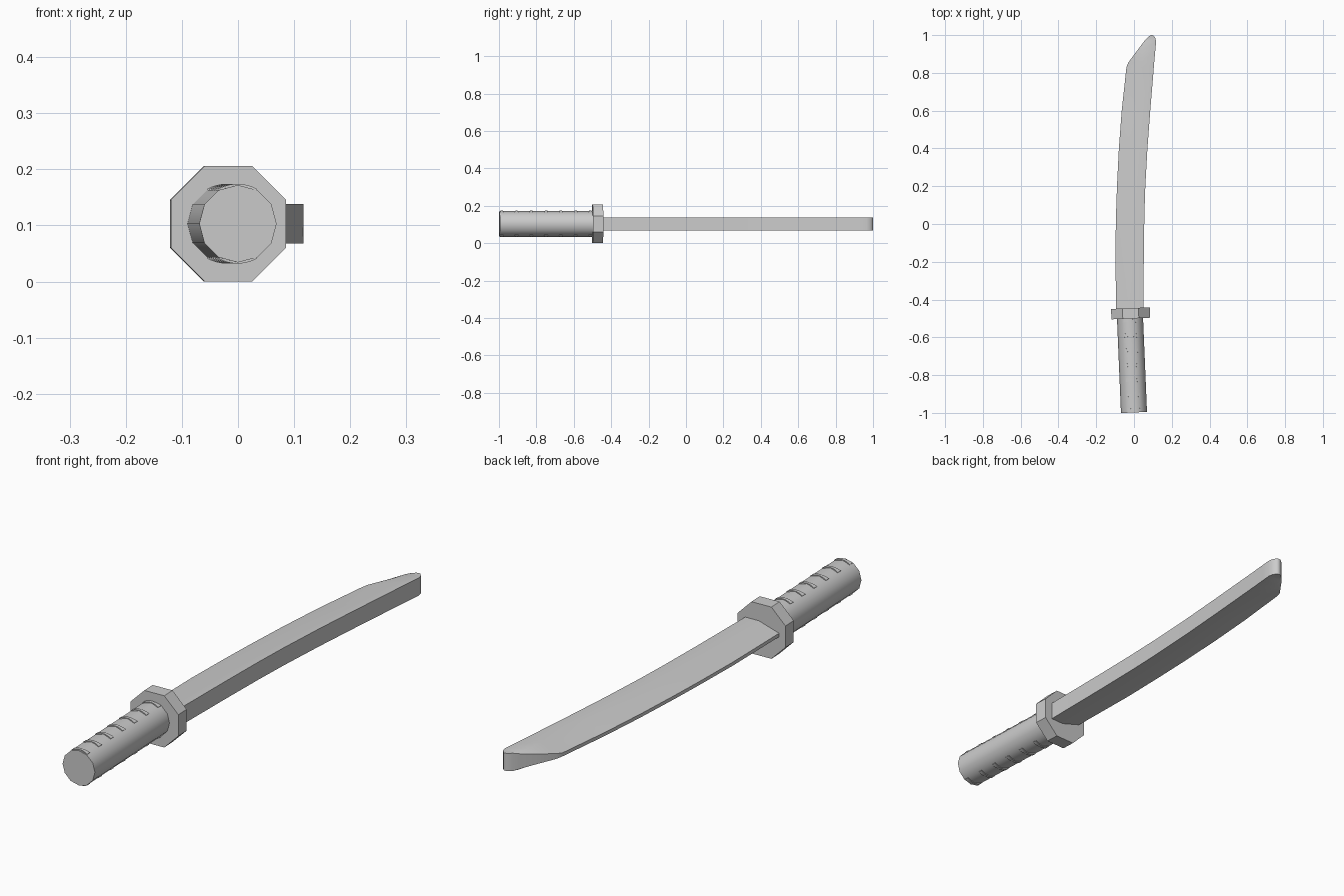
import bpy, bmesh, math
from mathutils import Matrix, Vector

cube = bpy.data.objects.get("Cube")
if cube:
    bpy.data.objects.remove(cube, do_unlink=True)

grey = bpy.data.materials.new("plain grey")
grey.use_nodes = True
grey.diffuse_color = (0.6, 0.6, 0.6, 1)
grey.node_tree.nodes["Principled BSDF"].inputs["Base Color"].default_value = (0.6, 0.6, 0.6, 1)

MID = 0.103                      # height of the long axis
TILT = math.radians(2.4)         # handle leans off the y axis


def finish(bm, name, smooth=None):
    bmesh.ops.recalc_face_normals(bm, faces=bm.faces)
    mesh = bpy.data.meshes.new(name)
    bm.to_mesh(mesh)
    bm.free()
    mesh.materials.append(grey)
    ob = bpy.data.objects.new(name, mesh)
    bpy.context.collection.objects.link(ob)
    if smooth:
        bpy.ops.object.select_all(action='DESELECT')
        ob.select_set(True)
        bpy.context.view_layer.objects.active = ob
        bpy.ops.object.shade_smooth_by_angle(angle=math.radians(smooth))
    return ob


def loft(bm, rings):
    """Skin closed rings of points and cap both ends."""
    rows = [[bm.verts.new(p) for p in ring] for ring in rings]
    n = len(rows[0])
    for a, b in zip(rows, rows[1:]):
        for i in range(n):
            bm.faces.new((a[i], a[(i + 1) % n], b[(i + 1) % n], b[i]))
    bm.faces.new(rows[0])
    bm.faces.new(rows[-1])


def prism(name, sides, radius, length, x, y, turn, smooth=None):
    """Upright-sided prism lying along the tilted handle axis."""
    bm = bmesh.new()
    bmesh.ops.create_cone(bm, cap_ends=True, segments=sides, radius1=radius,
                          radius2=radius, depth=length)
    m = (Matrix.Translation((x, y, MID)) @ Matrix.Rotation(TILT, 4, 'Z')
         @ Matrix.Rotation(math.pi / 2, 4, 'X') @ Matrix.Rotation(turn, 4, 'Z'))
    bmesh.ops.transform(bm, matrix=m, verts=bm.verts)
    return finish(bm, name, smooth)


# Handle and octagonal guard
prism("handle", 12, 0.069, 0.52, -0.011, -0.738, 0, 40)
prism("guard", 8, 0.111, 0.055, -0.018, -0.473, math.pi / 8)

# Grip ridges: thin flared bands on top and underside of the handle
bm = bmesh.new()
for k in range(7):
    y = -0.985 + k * 0.079
    cx = -0.011 - (y + 0.738) * math.tan(TILT)
    for side in (1, -1):
        rings = []
        for s in range(-4, 5):
            t = s / 4
            a = t * math.radians(29)
            w = 0.006 + 0.004 * t * t
            ring = [(r, dy) for r, dy in ((0.062, -w), (0.071, -w), (0.071, w), (0.062, w))]
            rings.append([Vector((cx + r * math.sin(a), y + dy,
                                  MID + side * r * math.cos(a))) for r, dy in ring])
        loft(bm, rings)
finish(bm, "grip_ridges", 40)

# Blade stations: y, cutting edge x, spine x, share of full thickness at the edge
stations = [
    (-0.47, -0.094, 0.050, 0.2), (-0.15, -0.099, 0.052, 0.2),
    (0.05, -0.095, 0.055, 0.2), (0.20, -0.090, 0.060, 0.2),
    (0.40, -0.080, 0.071, 0.2), (0.60, -0.065, 0.086, 0.2),
    (0.83, -0.040, 0.105, 0.2), (0.855, -0.030, 0.107, 0.3),
    (0.92, 0.018, 0.113, 0.6), (0.965, 0.052, 0.117, 0.85),
    (0.985, 0.070, 0.113, 1.0), (0.997, 0.084, 0.103, 1.0), (1.0, 0.091, 0.097, 1.0),
]
bm = bmesh.new()
rings = []
for y, edge, spine, thin in stations:
    ridge = edge + (spine - edge) * 0.6 * (1 - thin) / 0.8 if thin < 1 else edge + 0.002
    h = 0.035
    top = [(edge, h * thin), (ridge, h), (spine, h)]
    outline = top + [(x, -z) for x, z in reversed(top)]
    rings.append([(x, y, MID + z) for x, z in outline])
loft(bm, rings)
finish(bm, "blade", 30)
